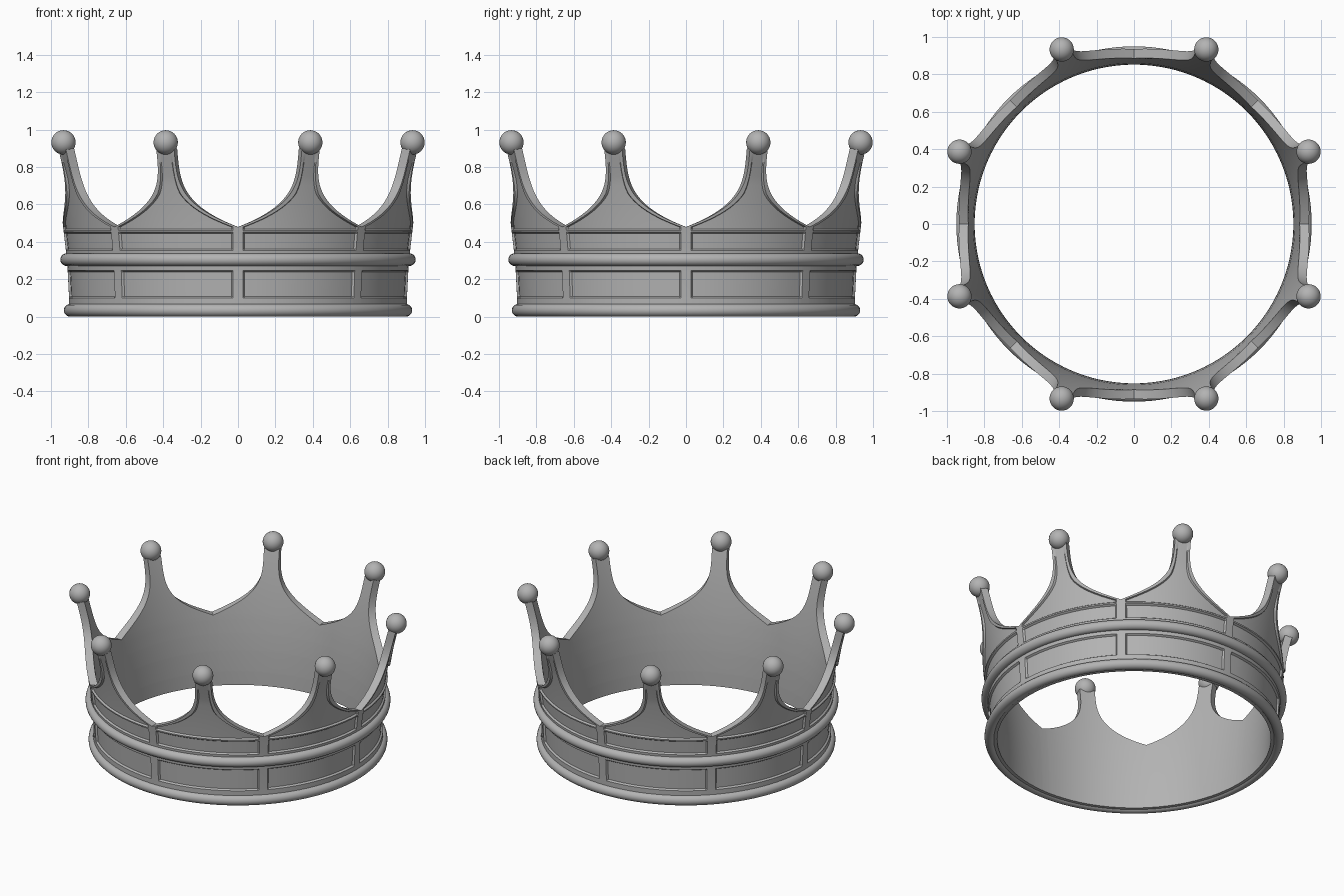
import bpy, bmesh, math

cube = bpy.data.objects.get("Cube")
if cube:
    bpy.data.objects.remove(cube, do_unlink=True)

metal = bpy.data.materials.new("grey_metal")
GREY = (0.45, 0.45, 0.45, 1)
metal.use_nodes = True
metal.diffuse_color = GREY
metal.node_tree.nodes["Principled BSDF"].inputs["Base Color"].default_value = GREY

POINTS = 8
STEP = math.tau / POINTS
HALF = STEP / 2
VALLEY, TIP = 0.48, 0.9
THICK, RECESS = 0.05, 0.012

# Row heights: band with recessed panel borders, then the rising points
band_rows = [0.01, 0.1, 0.108, 0.24, 0.248, 0.3, 0.355, 0.363,
             0.445, 0.453, 0.462, 0.47, VALLEY]
RISE = 22
rows = band_rows + [VALLEY + (TIP - VALLEY) * (k / RISE) ** 1.4 for k in range(1, RISE + 1)]
valley_row = len(band_rows) - 1
panels = [(0.105, 0.245), (0.36, 0.45), (0.466, 0.88)]


def wall_radius(z):
    return 0.902 + 0.146 * z * z


def edge_angle(z):
    """Angle from the valley to the curved edge of a point at height z."""
    t = max(0, (z - VALLEY) / (TIP - VALLEY))
    return 0.342 * (1 - (1 - t) ** 3.6)


def columns(z):
    """Angles across one point, with a narrow border at each side."""
    edge = edge_angle(z)
    width = HALF - edge
    border = edge + min(0.03, 0.3 * width)
    inner = border + min(0.008, 0.1 * width)
    half = [edge, border] + [inner + (HALF - inner) * k / 6 for k in range(7)]
    return half + [STEP - a for a in reversed(half[:-1])]


def recess(z, i, last):
    if not 2 <= i <= last - 2 or not any(a < z < b for a, b in panels):
        return 0
    return RECESS * min(1, (0.88 - z) / 0.15)


def finish(obj, angle=30):
    obj.data.materials.append(metal)
    bpy.ops.object.select_all(action='DESELECT')
    obj.select_set(True)
    bpy.context.view_layer.objects.active = obj
    bpy.ops.object.shade_smooth_by_angle(angle=math.radians(angle))


# Crown wall: eight identical sections, each with an outer and inner skin
bm = bmesh.new()
for s in range(POINTS):
    outer, inner = [], []
    for z in rows:
        angles = columns(z)
        last = len(angles) - 1
        for skin, is_outer in ((outer, True), (inner, False)):
            line = []
            for i, a in enumerate(angles):
                r = wall_radius(z) - (recess(z, i, last) if is_outer else THICK)
                a += s * STEP
                line.append(bm.verts.new((r * math.cos(a), r * math.sin(a), z)))
            skin.append(line)
    for j in range(len(rows) - 1):
        for i in range(last):
            bm.faces.new((outer[j][i], outer[j][i + 1], outer[j + 1][i + 1], outer[j + 1][i]))
            bm.faces.new((inner[j][i + 1], inner[j][i], inner[j + 1][i], inner[j + 1][i + 1]))
        if j >= valley_row:  # curved rims
            bm.faces.new((outer[j][0], outer[j + 1][0], inner[j + 1][0], inner[j][0]))
            bm.faces.new((outer[j + 1][-1], outer[j][-1], inner[j][-1], inner[j + 1][-1]))
    for i in range(last):  # bottom and tip caps
        bm.faces.new((outer[0][i + 1], outer[0][i], inner[0][i], inner[0][i + 1]))
        bm.faces.new((outer[-1][i], outer[-1][i + 1], inner[-1][i + 1], inner[-1][i]))
bmesh.ops.remove_doubles(bm, verts=bm.verts, dist=0.00005)
bmesh.ops.recalc_face_normals(bm, faces=bm.faces)
mesh = bpy.data.meshes.new("crown_wall")
bm.to_mesh(mesh)
bm.free()
wall = bpy.data.objects.new("crown_wall", mesh)
bpy.context.collection.objects.link(wall)
finish(wall)

# Rounded rings around the band
for name, radius, z in (("bottom_ring", 0.897, 0.034), ("middle_ring", 0.916, 0.305)):
    bpy.ops.mesh.primitive_torus_add(major_radius=radius, minor_radius=0.034,
                                     major_segments=128, minor_segments=20,
                                     location=(0, 0, z))
    ring = bpy.context.object
    ring.name = name
    finish(ring, 60)

# Balls on the tips
for k in range(POINTS):
    a = (k + 0.5) * STEP
    bpy.ops.mesh.primitive_uv_sphere_add(segments=32, ring_count=16, radius=0.065,
                                         location=(1.01 * math.cos(a), 1.01 * math.sin(a), 0.932))
    ball = bpy.context.object
    ball.name = f"tip_ball_{k + 1}"
    finish(ball, 60)
